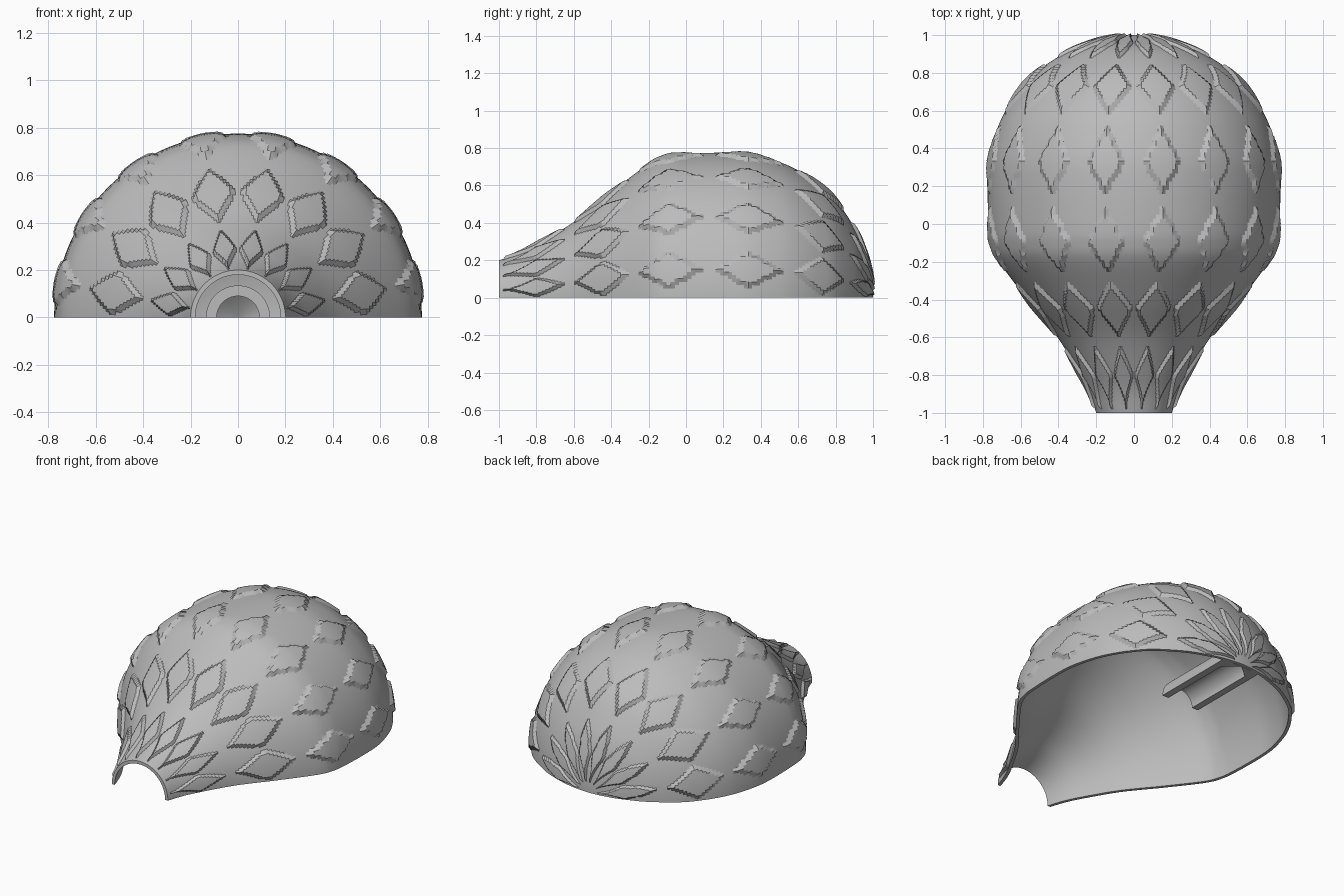
import bpy, bmesh, math
from mathutils import Vector

cube = bpy.data.objects.get("Cube")
if cube:
    bpy.data.objects.remove(cube, do_unlink=True)

grey = bpy.data.materials.new("plain_grey")
grey.use_nodes = True
colour = (0.5, 0.5, 0.5, 1)
grey.diffuse_color = colour
grey.node_tree.nodes["Principled BSDF"].inputs["Base Color"].default_value = colour

# Profile as (y, radius), from the closed back to the open neck
PROFILE = [(1, 0), (.985, .14), (.95, .26), (.9, .375), (.8, .525), (.7, .615),
           (.6, .68), (.5, .725), (.35, .765), (.2, .775), (0, .77), (-.1, .757),
           (-.2, .715), (-.4, .565), (-.6, .405), (-.8, .285), (-.9, .235), (-1, .2)]
ROWS, COLS = 120, 144
THICK, RAISE = .02, .016
PITCH, FIRST, HALF_LEN = .43, .245, .172


def spline(points, steps=12):
    """Smooth curve through the points."""
    p = [Vector(q) for q in points]
    p = [Vector((p[1].x, -p[1].y))] + p + [2 * p[-1] - p[-2]]
    out = []
    for a, b, c, d in zip(p, p[1:], p[2:], p[3:]):
        for i in range(steps):
            t = i / steps
            out.append(.5 * (2 * b + (c - a) * t + (2 * a - 5 * b + 4 * c - d) * t ** 2
                             + (3 * b - a - 3 * c + d) * t ** 3))
    return out + [p[-2]]


def resample(pts, n):
    """Evenly spaced points along the curve, with its length."""
    dist = [0]
    for a, b in zip(pts, pts[1:]):
        dist.append(dist[-1] + (b - a).length)
    out, k = [], 0
    for i in range(n + 1):
        s = dist[-1] * i / n
        while k < len(pts) - 2 and dist[k + 1] < s:
            k += 1
        out.append(pts[k].lerp(pts[k + 1], (s - dist[k]) / (dist[k + 1] - dist[k])))
    return out, dist[-1]


def revolve(bm, y, r, angle):
    return bm.verts.new((r * math.cos(angle), y, r * math.sin(angle)))


def finish(bm, name):
    bmesh.ops.remove_doubles(bm, verts=bm.verts, dist=.0002)
    bmesh.ops.recalc_face_normals(bm, faces=bm.faces)
    mesh = bpy.data.meshes.new(name)
    bm.to_mesh(mesh)
    bm.free()
    mesh.materials.append(grey)
    obj = bpy.data.objects.new(name, mesh)
    bpy.context.collection.objects.link(obj)
    bpy.ops.object.select_all(action='DESELECT')
    bpy.context.view_layer.objects.active = obj
    obj.select_set(True)
    bpy.ops.object.shade_smooth_by_angle(angle=math.radians(28))
    return obj


def skin(bm, grid):
    """Closed cross-section loops, capped where the half turn ends."""
    n = len(grid[0])
    for a, b in zip(grid, grid[1:]):
        for i in range(n):
            j = (i + 1) % n
            bm.faces.new((a[i], a[j], b[j], b[i]))


curve, length = resample(spline(PROFILE), ROWS)
normals = []
for i in range(ROWS + 1):
    t = curve[min(i + 1, ROWS)] - curve[max(i - 1, 0)]
    normals.append(Vector((-t.y, t.x)).normalized() * -1)
normals[0], normals[-1] = Vector((1, 0)), Vector((0, 1))
for i, n in enumerate(normals):
    if n.dot(Vector((curve[i].x, curve[i].y))) < 0 and curve[i].y > .1 and curve[i].x > -.1:
        normals[i] = -n


def raised(i, angle):
    """True inside one of the diamond tiles."""
    s = length * i / ROWS
    row = max(0, min(5, round((s - FIRST) / PITCH)))
    centre = FIRST + row * PITCH
    radius = curve[round(centre / length * ROWS)].y
    width = min(.093 / radius, math.radians(9.5))
    step = math.pi / 8
    off = angle % step - step / 2
    return abs(s - centre) / HALF_LEN + abs(off) / width < 1


# Half shell with raised diamond tiles
bm = bmesh.new()
grid = []
for c in range(COLS + 1):
    angle = math.pi * c / COLS
    loop = []
    for i, (p, n) in enumerate(zip(curve, normals)):
        q = p + n * (RAISE if raised(i, angle) else 0)
        loop.append(revolve(bm, q.x, q.y, angle))
    for p, n in reversed(list(zip(curve, normals))):
        q = p - n * THICK
        loop.append(revolve(bm, q.x, max(q.y, 0), angle))
    grid.append(loop)
skin(bm, grid)
# Flat cut edges of the shell
m = len(grid[0])
for loop in (grid[0], grid[-1]):
    for i in range(ROWS):
        bm.faces.new((loop[i], loop[i + 1], loop[m - 2 - i], loop[m - 1 - i]))
finish(bm, "half_shell")

# Half tube socket inside the closed end, with a conical bottom
bm = bmesh.new()
section = [(.42, .09), (.42, .135), (.975, .135), (.975, 0), (.9, .09)]
grid = [[revolve(bm, y, r, math.pi * c / 32) for y, r in section] for c in range(33)]
skin(bm, grid)
for loop in (grid[0], grid[-1]):
    bm.faces.new(loop)
finish(bm, "inner_socket")
